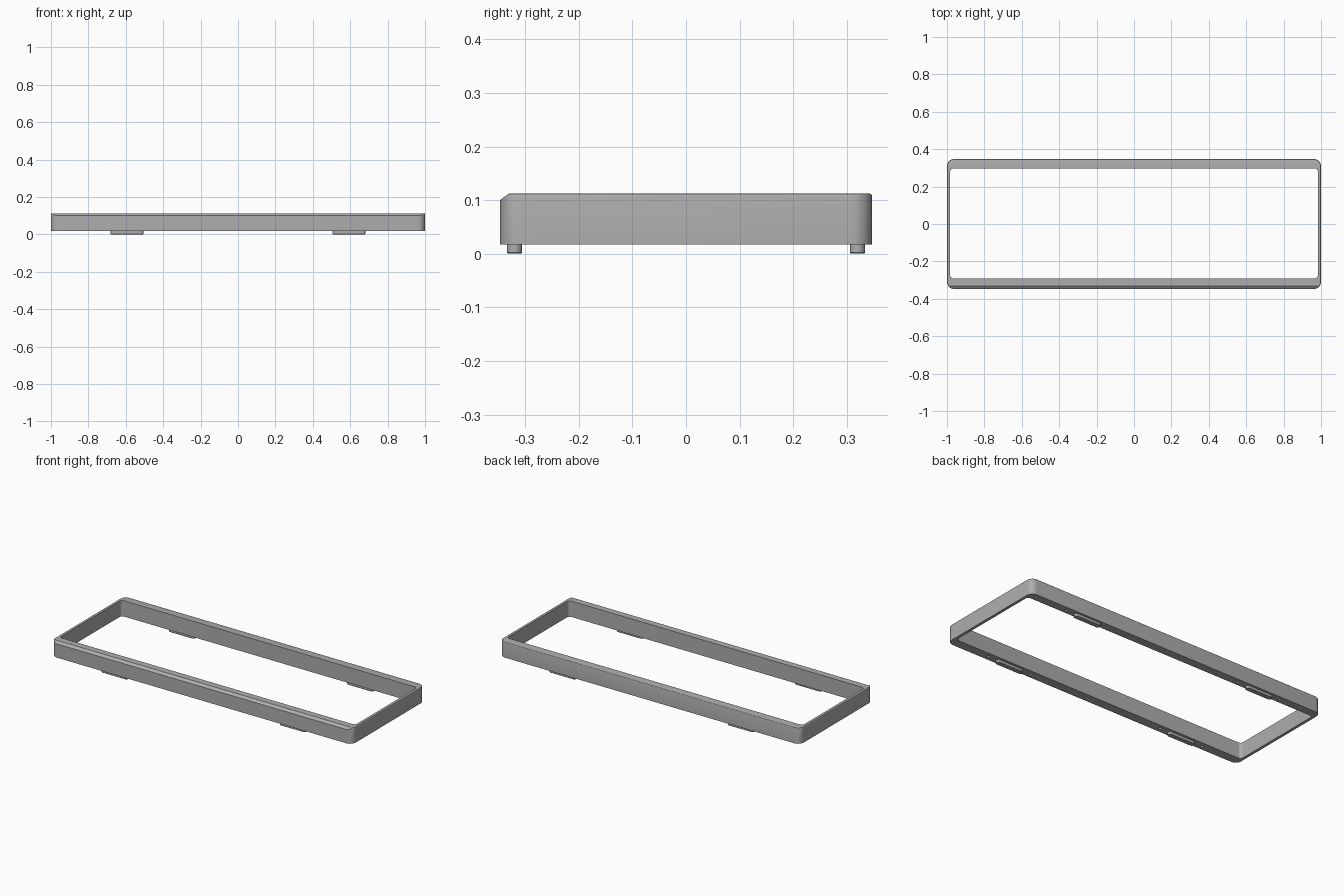
import bpy, bmesh, math
from mathutils import Vector

cube = bpy.data.objects.get("Cube")
if cube:
    bpy.data.objects.remove(cube, do_unlink=True)


def make_material(name, color):
    mat = bpy.data.materials.new(name)
    mat.use_nodes = True
    mat.diffuse_color = color
    bsdf = next(n for n in mat.node_tree.nodes if n.type == 'BSDF_PRINCIPLED')
    bsdf.inputs["Base Color"].default_value = color
    return mat


GREY = make_material("plain grey", (0.42, 0.42, 0.42, 1))


def rounded_loop(bm, x, y0, y1, r, z, cx=0.0, steps=8):
    """Ring of vertices round a rectangle with filleted corners."""
    verts = []
    corners = [(x - r, y1 - r), (r - x, y1 - r), (r - x, y0 + r), (x - r, y0 + r)]
    for i, (px, py) in enumerate(corners):
        for k in range(steps + 1):
            a = math.pi / 2 * (i + k / steps)
            verts.append(bm.verts.new((cx + px + r * math.cos(a), py + r * math.sin(a), z)))
    return verts


def bridge(bm, a, b):
    n = len(a)
    for i in range(n):
        j = (i + 1) % n
        bm.faces.new((a[i], a[j], b[j], b[i]))


def finish(bm, name):
    bmesh.ops.recalc_face_normals(bm, faces=bm.faces[:])
    mesh = bpy.data.meshes.new(name)
    bm.to_mesh(mesh)
    bm.free()
    mesh.materials.append(GREY)
    obj = bpy.data.objects.new(name, mesh)
    bpy.context.collection.objects.link(obj)
    return obj


def smooth(obj):
    bpy.ops.object.select_all(action='DESELECT')
    obj.select_set(True)
    bpy.context.view_layer.objects.active = obj
    bpy.ops.object.shade_smooth_by_angle(angle=math.radians(30))


# Main frame: outer wall, filleted top edge, inner wall
BASE, TOP, F = 0.017, 0.112, 0.004
bm = bmesh.new()
rings = [rounded_loop(bm, 1.0, -0.347, 0.347, 0.038, BASE),
         rounded_loop(bm, 1.0, -0.347, 0.347, 0.038, TOP - F)]
for k in (1, 2, 3):
    a = math.pi / 6 * k
    d = F * (1 - math.cos(a))
    rings.append(rounded_loop(bm, 1 - d, -0.347 + d, 0.347 - d, 0.038 - d,
                              TOP - F + F * math.sin(a)))
rings += [rounded_loop(bm, 0.983, -0.291, 0.297, 0.018, TOP),
          rounded_loop(bm, 0.983, -0.291, 0.297, 0.018, BASE)]
for i, ring in enumerate(rings):
    bridge(bm, ring, rings[(i + 1) % len(rings)])

# Sloping bevel along the front top edge
cut = bmesh.ops.bisect_plane(bm, geom=bm.verts[:] + bm.edges[:] + bm.faces[:],
                             plane_co=Vector((0, -0.347, 0.1)),
                             plane_no=Vector((0, -0.012, 0.016)), clear_outer=True)
edges = [e for e in cut["geom_cut"] if isinstance(e, bmesh.types.BMEdge)]
bmesh.ops.contextual_create(bm, geom=edges)
frame = finish(bm, "frame")

# Small screw holes in the underside, either side of each foot
FOOT_X, FOOT_Y, HOLE_GAP = 0.593, 0.32, 0.145
bm = bmesh.new()
for sx in (-1, 1):
    for sy in (-1, 1):
        for sh in (-1, 1):
            made = bmesh.ops.create_cone(bm, cap_ends=True, segments=16, radius1=0.008,
                                         radius2=0.008, depth=0.08)
            bmesh.ops.translate(bm, verts=made["verts"],
                                vec=(sx * FOOT_X + sh * HOLE_GAP, sy * FOOT_Y, BASE))
cutter = finish(bm, "hole_cutter")
cutter.hide_render = True
smooth(frame)
mod = frame.modifiers.new("holes", 'BOOLEAN')
mod.operation = 'DIFFERENCE'
mod.object = cutter
mod.solver = 'EXACT'
bpy.ops.object.modifier_move_to_index(modifier="holes", index=0)
bpy.ops.object.modifier_apply(modifier="holes")
bpy.data.objects.remove(cutter, do_unlink=True)
smooth(frame)

# Four long feet with rounded ends and a softened lower edge
for sx, side in ((-1, "right"), (1, "left")):
    for sy, end in ((-1, "front"), (1, "back")):
        bm = bmesh.new()
        levels = [(0.002, 0.0), (0.0, 0.002), (0.0, BASE)]
        loops = [rounded_loop(bm, 0.0875 - d, sy * FOOT_Y - 0.014 + d,
                              sy * FOOT_Y + 0.014 - d, 0.0135 - d, z, sx * FOOT_X)
                 for d, z in levels]
        for lower, upper in zip(loops, loops[1:]):
            bridge(bm, lower, upper)
        bm.faces.new(loops[0])
        bm.faces.new(loops[-1])
        smooth(finish(bm, f"{end}_{side}_foot"))
